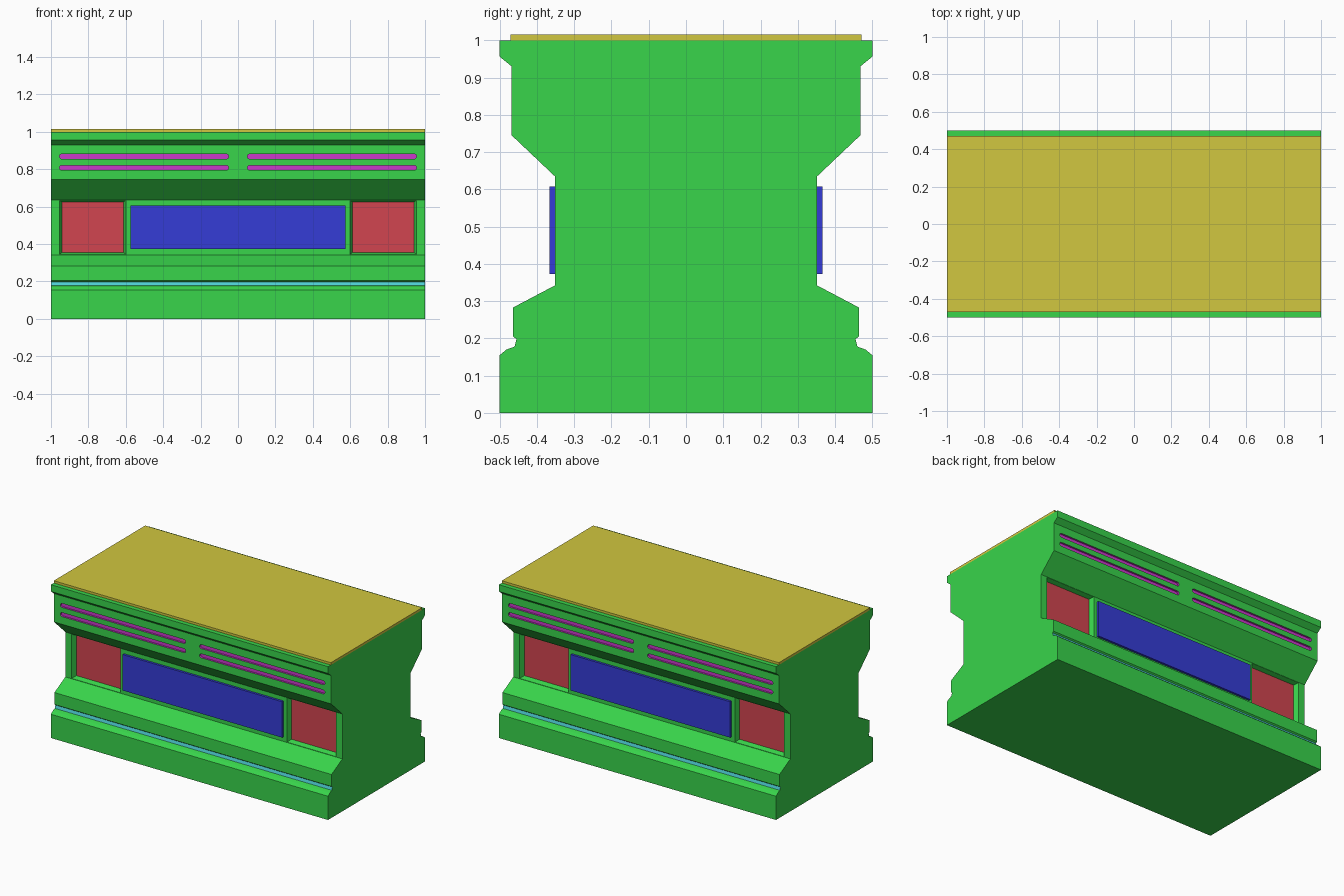
import bpy, bmesh, math

cube = bpy.data.objects.get("Cube")
if cube:
    bpy.data.objects.remove(cube, do_unlink=True)


def material(name, rgb):
    m = bpy.data.materials.new(name)
    m.use_nodes = True
    m.diffuse_color = (*rgb, 1)
    m.node_tree.nodes["Principled BSDF"].inputs["Base Color"].default_value = (*rgb, 1)
    return m


green = material("green", (0.04, 0.66, 0.07))
yellow = material("yellow", (0.64, 0.57, 0.05))
blue = material("blue", (0.035, 0.045, 0.67))
red = material("red", (0.64, 0.06, 0.08))
magenta = material("magenta", (0.6, 0.04, 0.6))
cyan = material("cyan", (0.08, 0.64, 0.68))


def finish(bm, name, *mats):
    bmesh.ops.recalc_face_normals(bm, faces=bm.faces)
    mesh = bpy.data.meshes.new(name)
    bm.to_mesh(mesh)
    bm.free()
    for m in mats:
        mesh.materials.append(m)
    obj = bpy.data.objects.new(name, mesh)
    bpy.context.collection.objects.link(obj)
    return obj


def loft(bm, ring_a, ring_b):
    """Closed solid between two rings of equal length."""
    a = [bm.verts.new(p) for p in ring_a]
    b = [bm.verts.new(p) for p in ring_b]
    bm.faces.new(a)
    bm.faces.new(b[::-1])
    for i in range(len(a)):
        j = (i + 1) % len(a)
        bm.faces.new((a[i], b[i], b[j], a[j]))


def rect(x0, x1, y, z0, z1):
    return [(x0, y, z0), (x1, y, z0), (x1, y, z1), (x0, y, z1)]


def box(name, x0, x1, y0, y1, z0, z1, mat):
    bm = bmesh.new()
    loft(bm, rect(x0, x1, y0, z0, z1), rect(x0, x1, y1, z0, z1))
    return finish(bm, name, mat)


# Moulded counter body: half profile mirrored, swept along x
half = [(0.5, 0), (0.5, 0.155), (0.482, 0.17), (0.46, 0.178), (0.455, 0.198),
        (0.464, 0.205), (0.464, 0.283), (0.352, 0.342), (0.352, 0.635),
        (0.468, 0.745), (0.468, 0.93), (0.5, 0.956), (0.5, 1.0)]
profile = half + [(-y, z) for y, z in reversed(half)]
bm = bmesh.new()
loft(bm, [(-1, y, z) for y, z in profile], [(1, y, z) for y, z in profile])
body = finish(bm, "counter_body", green, red, magenta, cyan)


# Cutters: tapered side pockets and round-ended slots
def slot_ring(x0, x1, y, z, r, n=6):
    arc = [math.pi * i / n - math.pi / 2 for i in range(n + 1)]
    right = [(x1 - r + r * math.cos(t), y, z + r * math.sin(t)) for t in arc]
    left = [(x0 + r - r * math.cos(t), y, z - r * math.sin(t)) for t in arc]
    return right + left


bm = bmesh.new()
for side in (-1, 1):
    for end in (-1, 1):
        loft(bm, rect(end * 0.596, end * 0.959, side * 0.362, 0.341, 0.636),
             rect(end * 0.612, end * 0.941, side * 0.322, 0.355, 0.625))
        for z in (0.808, 0.868):
            x0, x1 = sorted((end * 0.05, end * 0.955))
            loft(bm, slot_ring(x0, x1, side * 0.48, z, 0.013),
                 slot_ring(x0, x1, side * 0.456, z, 0.013))
cutter = finish(bm, "recess_cutter", green)
cutter.hide_render = True

cut = body.modifiers.new("recesses", "BOOLEAN")
cut.operation = "DIFFERENCE"
cut.solver = "EXACT"
cut.object = cutter
bpy.context.view_layer.update()
graph = bpy.context.evaluated_depsgraph_get()
result = bpy.data.meshes.new_from_object(body.evaluated_get(graph))
body.modifiers.clear()
body.data = result
bpy.data.objects.remove(cutter, do_unlink=True)
result.materials.clear()
for m in (green, red, magenta, cyan):
    result.materials.append(m)

# Colour pocket backs, slots and the groove strip
for f in result.polygons:
    c = f.center
    y = abs(c.y)
    f.material_index = 0
    if abs(f.normal.x) > 0.99 and abs(c.x) > 0.99:
        continue
    if 0.3 < y < 0.33 and abs(f.normal.y) > 0.9:
        f.material_index = 1
    elif 0.79 < c.z < 0.89 and 0.4 < y < 0.467:
        f.material_index = 2
    elif 0.18 < c.z < 0.197 and y > 0.4:
        f.material_index = 3

# Top slab
box("top_slab", -1, 1, -0.471, 0.471, 1.0, 1.015, yellow)

# Centre panels on front and back
for name, side in (("front_panel", -1), ("back_panel", 1)):
    box(name, -0.576, 0.576, side * 0.35, side * 0.367, 0.373, 0.607, blue)
